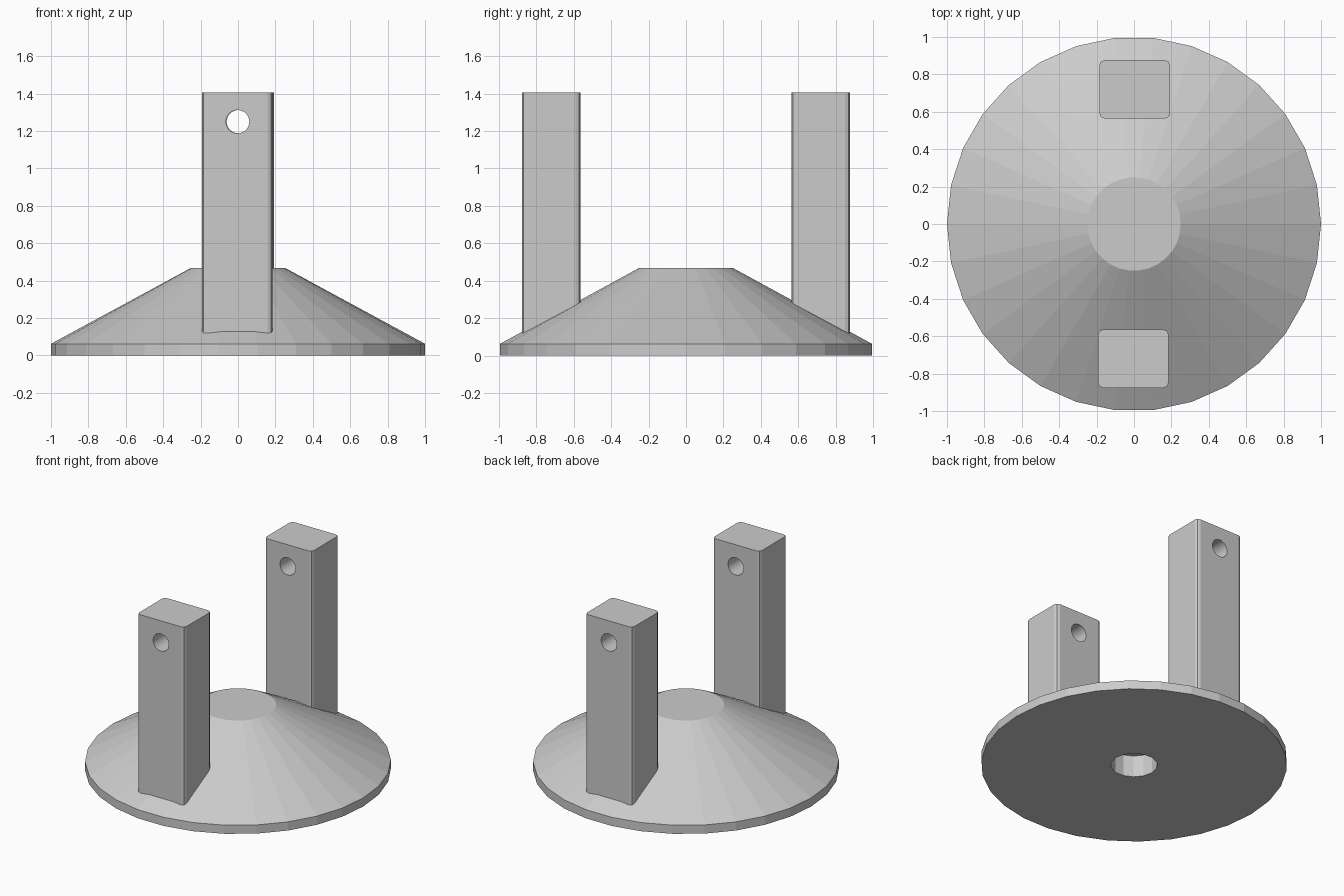
import bpy, bmesh, math
from mathutils import Matrix

if "Cube" in bpy.data.objects:
    bpy.data.objects.remove(bpy.data.objects["Cube"])


def new_object(name, bm):
    bmesh.ops.recalc_face_normals(bm, faces=bm.faces)
    mesh = bpy.data.meshes.new(name)
    bm.to_mesh(mesh)
    bm.free()
    obj = bpy.data.objects.new(name, mesh)
    bpy.context.collection.objects.link(obj)
    return obj


def lathe(name, profile, sides):
    """Revolve an (r, z) profile about z; r = 0 is not used, ends are capped."""
    bm = bmesh.new()
    rings = []
    for r, z in profile:
        rings.append([bm.verts.new((r * math.cos(2 * math.pi * i / sides),
                                    r * math.sin(2 * math.pi * i / sides), z))
                      for i in range(sides)])
    for a, b in zip(rings, rings[1:]):
        for i in range(sides):
            j = (i + 1) % sides
            bm.faces.new((a[i], a[j], b[j], b[i]))
    bm.faces.new(rings[0][::-1])
    bm.faces.new(rings[-1])
    return new_object(name, bm)


def boolean(obj, other, operation):
    mod = obj.modifiers.new(operation.title(), 'BOOLEAN')
    mod.operation = operation
    mod.solver = 'EXACT'
    mod.object = other
    other.hide_render = True
    bpy.context.view_layer.objects.active = obj
    bpy.ops.object.modifier_apply(modifier=mod.name)
    bpy.data.objects.remove(other)


def make_post(name, turn):
    # rounded rectangular post, 0.375 wide and 0.31 deep
    bm = bmesh.new()
    low, high = 0.03, 1.406
    bmesh.ops.create_cube(bm, size=1, matrix=Matrix.Translation(
        (-0.004, -0.72, (low + high) / 2)) @ Matrix.Diagonal((0.378, 0.311, high - low, 1)))
    upright = [e for e in bm.edges if abs(e.verts[0].co.z - e.verts[1].co.z) > 0.5]
    bmesh.ops.bevel(bm, geom=upright, offset=0.027, segments=2, profile=0.5, affect='EDGES')
    bmesh.ops.rotate(bm, verts=bm.verts, matrix=Matrix.Rotation(turn, 3, 'Z'))
    post = new_object(name, bm)
    # cross hole near the top
    bm = bmesh.new()
    side = -1 if turn == 0 else 1
    bmesh.ops.create_cone(bm, cap_ends=True, segments=24, radius1=0.0625, radius2=0.0625,
                          depth=0.6, matrix=Matrix.Translation((0.002 * side, 0.72 * side, 1.25))
                          @ Matrix.Rotation(math.pi / 2, 4, 'X'))
    boolean(post, new_object("post_hole_cutter", bm), 'DIFFERENCE')
    return post


# conical base
base = lathe("base", [(1, 0), (1, 0.0625), (0.25, 0.469)], 30)

# two posts fused to the base
for name, turn in (("front_post", 0), ("back_post", math.pi)):
    boolean(base, make_post(name, turn), 'UNION')

# blind socket in the underside
socket = lathe("socket_cutter", [(0.153, -0.1), (0.153, 0.156)], 14)
boolean(base, socket, 'DIFFERENCE')
base.name = "base_with_posts"
